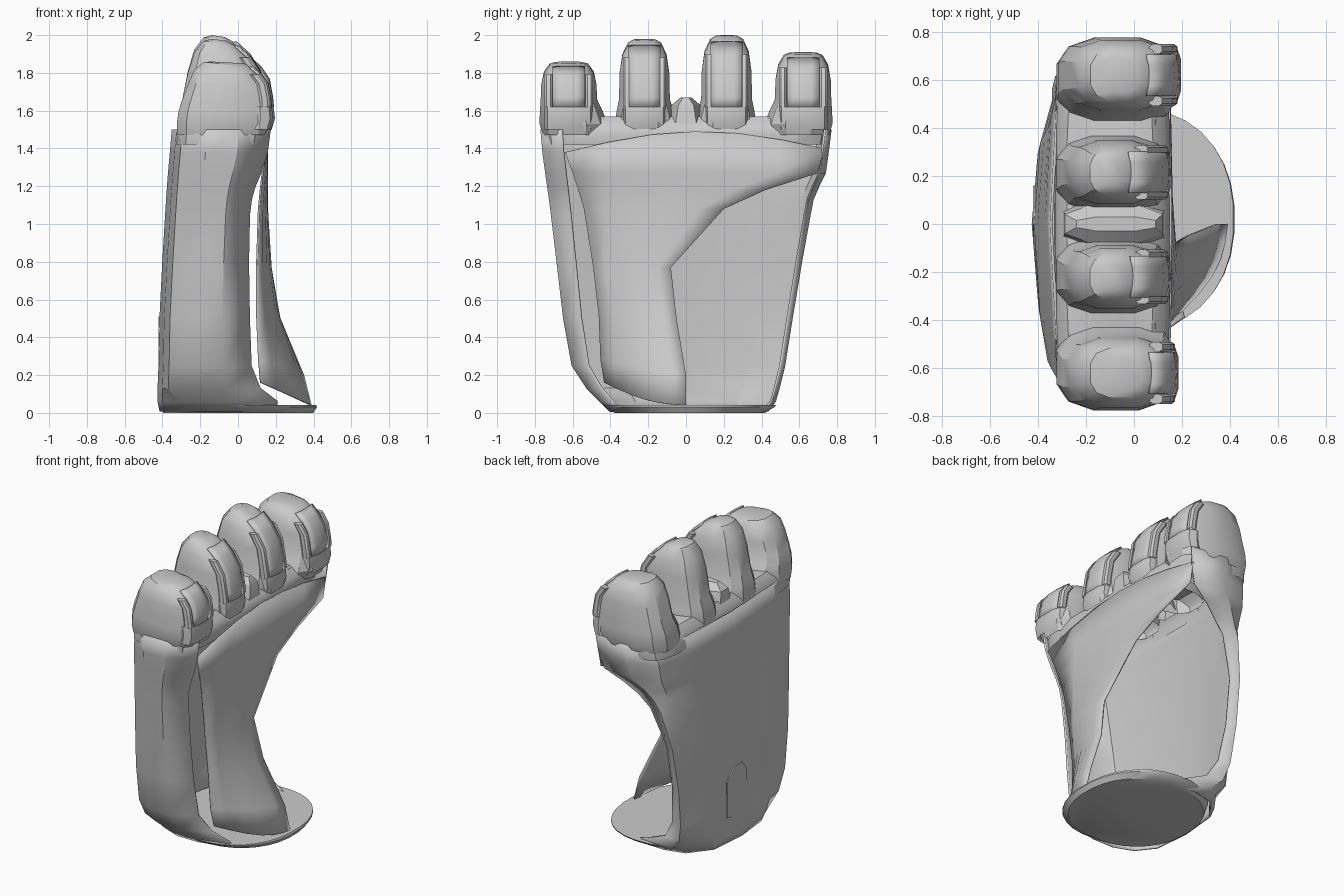
import bpy, bmesh, math

if "Cube" in bpy.data.objects:
    bpy.data.objects.remove(bpy.data.objects["Cube"], do_unlink=True)

grey = bpy.data.materials.new("plain grey")
grey.use_nodes = True
grey.diffuse_color = (0.6, 0.6, 0.6, 1)
grey.node_tree.nodes["Principled BSDF"].inputs["Base Color"].default_value = (0.6, 0.6, 0.6, 1)


def loft(name, rows, closed=False, bottom=False, thickness=0, angle=32):
    """Skin rows of points; closed rows get a top cap and, if asked, a bottom cap."""
    bm = bmesh.new()
    rings = [[bm.verts.new(p) for p in row] for row in rows]
    n = len(rings[0])
    for a, b in zip(rings, rings[1:]):
        for i in range(n if closed else n - 1):
            j = (i + 1) % n
            bm.faces.new((a[i], a[j], b[j], b[i]))
    if closed:
        bm.faces.new(rings[-1])
    if bottom:
        bm.faces.new(rings[0])
    bmesh.ops.recalc_face_normals(bm, faces=bm.faces)
    mesh = bpy.data.meshes.new(name)
    bm.to_mesh(mesh)
    bm.free()
    ob = bpy.data.objects.new(name, mesh)
    bpy.context.collection.objects.link(ob)
    mesh.materials.append(grey)
    if thickness:
        mod = ob.modifiers.new("thickness", "SOLIDIFY")
        mod.thickness = thickness
        mod.offset = 0
    bpy.ops.object.select_all(action="DESELECT")
    ob.select_set(True)
    bpy.context.view_layer.objects.active = ob
    bpy.ops.object.shade_smooth_by_angle(angle=math.radians(angle))
    return ob


def ring(x0, x1, cy, hw, z, sides=12, power=0.72, tilt=0):
    """Rounded rectangle at height z, tilted down towards +x."""
    pts = []
    for i in range(sides):
        a = 2 * math.pi * (i + 0.5) / sides
        c, s = math.cos(a), math.sin(a)
        ux = math.copysign(abs(c) ** power, c)
        uy = math.copysign(abs(s) ** power, s)
        pts.append(((x0 + x1) / 2 + ux * (x1 - x0) / 2, cy + uy * hw, z - tilt * ux))
    return pts


# Base disc, flaring slightly upwards
loft("base_disc", [ring(-0.40, 0.40, 0.02, 0.40, 0, 32, 0.9),
                   ring(-0.40, 0.42, 0.02, 0.45, 0.03, 32, 0.9),
                   ring(-0.40, 0.415, 0.02, 0.46, 0.042, 32, 0.9)], True, True)

# Back wall, wrapping round both sides
# height, back x, -y side, -y wall end, +y side, +y wall end
shell = []
for z, xb, yn, xn, yp, xp in (
    (0.01, -0.395, -0.40, 0.20, 0.43, 0.12),
    (0.06, -0.405, -0.45, 0.21, 0.47, -0.02),
    (0.13, -0.405, -0.52, 0.12, 0.49, -0.18),
    (0.25, -0.40, -0.60, 0.07, 0.52, -0.25),
    (0.50, -0.395, -0.645, 0.06, 0.56, -0.28),
    (0.80, -0.38, -0.68, 0.055, 0.61, -0.27),
    (1.05, -0.365, -0.71, 0.06, 0.655, -0.18),
    (1.13, -0.36, -0.72, 0.07, 0.67, -0.10),
    (1.20, -0.355, -0.73, 0.09, 0.70, -0.01),
    (1.27, -0.35, -0.74, 0.12, 0.735, 0.11),
    (1.38, -0.34, -0.755, 0.155, 0.75, 0.145),
    (1.50, -0.33, -0.765, 0.17, 0.765, 0.155),
):
    low = 0.06 if z < 0.1 else 0
    shell.append([
        (xp, yp * 0.96, z), ((xp + xb) / 2, yp, z), (xb + 0.06 + low, yp * 0.92, z),
        (xb + 0.01, yp * 0.6, z), (xb - 0.015, 0, z), (xb + 0.01, yn * 0.6, z),
        (xb + 0.04 + low, yn * 0.88, z), (xb + 0.17 + low, yn, z),
        ((xb + 0.17 + xn) / 2, yn, z), (xn, yn * 0.86, z)])
loft("back_wall", shell, thickness=0.012)

# Front panel, cut away diagonally on the +y half
# left edge x y z, right edge x y z, forward bow, upward crown
panel = []
for xl, yl, zl, xr, yr, zr, bulge, crown in (
    (0.12, -0.43, 0.16, 0.385, 0.0, 0.04, 0.07, -0.03),
    (0.11, -0.45, 0.28, 0.345, 0.0, 0.20, 0.05, 0),
    (0.10, -0.46, 0.52, 0.22, -0.05, 0.50, 0.035, 0),
    (0.10, -0.49, 0.77, 0.17, -0.08, 0.77, 0.03, 0),
    (0.11, -0.54, 1.08, 0.15, 0.20, 1.08, 0.02, 0),
    (0.12, -0.57, 1.18, 0.145, 0.42, 1.18, 0.02, 0),
    (0.13, -0.60, 1.27, 0.14, 0.70, 1.27, 0.02, 0),
    (0.145, -0.64, 1.38, 0.14, 0.73, 1.40, 0.01, 0.10),
):
    row = []
    for i in range(7):
        t = i / 6
        bow = math.sin(math.pi * t)
        row.append((xl + (xr - xl) * t + bulge * bow, yl + (yr - yl) * t,
                    zl + (zr - zl) * t + crown * bow))
    panel.append(row)
loft("front_panel", panel, thickness=0.01)

# Small flap on the lower back wall
flap = [[(x, y, z) for y, z in ((-0.02, 0.15), (0.16, 0.19), (0.16, 0.43), (0.08, 0.5),
                                (0.0, 0.51), (-0.05, 0.44))] for x in (-0.42, -0.412)]
loft("back_flap", flap, True, True)

# Hollow ridge the toes grow from
loft("toe_ridge", [ring(-0.335, 0.14, 0, 0.74, 1.42, 20, 0.35),
                   ring(-0.33, 0.15, 0, 0.75, 1.48, 20, 0.35),
                   ring(-0.315, 0.13, 0, 0.74, 1.53, 20, 0.35),
                   ring(-0.28, 0.08, 0, 0.62, 1.57, 20, 0.35)], True)

# Hollow toes, tapering forward to a rounded tip, each with a curved nail
for k, (cy, top, x1, hw) in enumerate(((-0.62, 1.86, 0.17, 0.15), (-0.22, 1.98, 0.14, 0.135),
                                       (0.215, 2.0, 0.14, 0.135), (0.62, 1.91, 0.18, 0.15)), 1):
    tall = top - 1.62
    taper = tall / 0.38
    loft(f"toe_{k}", [
        ring(-0.325, x1 - 0.01, cy * 0.96, hw + 0.015, 1.47),
        ring(-0.33, x1 + 0.012, cy * 0.96, hw + 0.035, 1.53),
        ring(-0.32, x1 + 0.005, cy * 0.98, hw + 0.02, 1.60),
        ring(-0.30, x1 - 0.005, cy, hw + 0.003, 1.66),
        ring(-0.27, x1 - 0.03 * taper, cy, hw, top - tall * 0.5),
        ring(-0.235, x1 - 0.085 * taper, cy, hw - 0.015, top - tall * 0.24, tilt=0.015),
        ring(-0.185, x1 - 0.15 * taper, cy, hw - 0.045, top - tall * 0.07, tilt=0.015),
        ring(-0.14, x1 - 0.21 * taper, cy, hw - 0.075, top - 0.005, tilt=0.005)], True)
    profile = [(x1 + 0.005, 1.62), (x1, 1.67), (x1 - 0.03 * taper + 0.006, top - tall * 0.5),
               (x1 - 0.085 * taper + 0.006, top - tall * 0.24 - 0.012),
               (x1 - 0.15 * taper, top - tall * 0.07 - 0.012)]
    loft(f"nail_{k}", [[(x - 0.012 * u * u, cy + u * 0.085, z) for u in (-1, -0.5, 0, 0.5, 1)]
                       for x, z in profile], thickness=0.012)
    for side, label in ((-1, "right"), (1, "left")):
        yc = cy + side * (hw - 0.042)
        loft(f"nail_fold_{k}_{label}", [ring(x - 0.06, x - 0.002, yc, 0.022, z, 8, 0.8)
                                        for x, z in profile[:4]], True)
    loft(f"nail_cuticle_{k}", [ring(x1 - 0.12, x1 + d, cy, hw - 0.02, z, 10, 0.6)
                               for z, d in ((1.50, 0.0), (1.56, 0.018), (1.62, 0.01))], True)

# Creased webs between neighbouring toes
for k, (cy, top) in enumerate(((-0.42, 1.56), (0.0, 1.67), (0.42, 1.56)), 1):
    loft(f"toe_web_{k}", [ring(-0.31, 0.14, cy, 0.12, 1.50, 8), ring(-0.30, 0.13, cy, 0.08, top - 0.04, 8),
                          ring(-0.25, 0.10, cy, 0.03, top, 8)], True)
